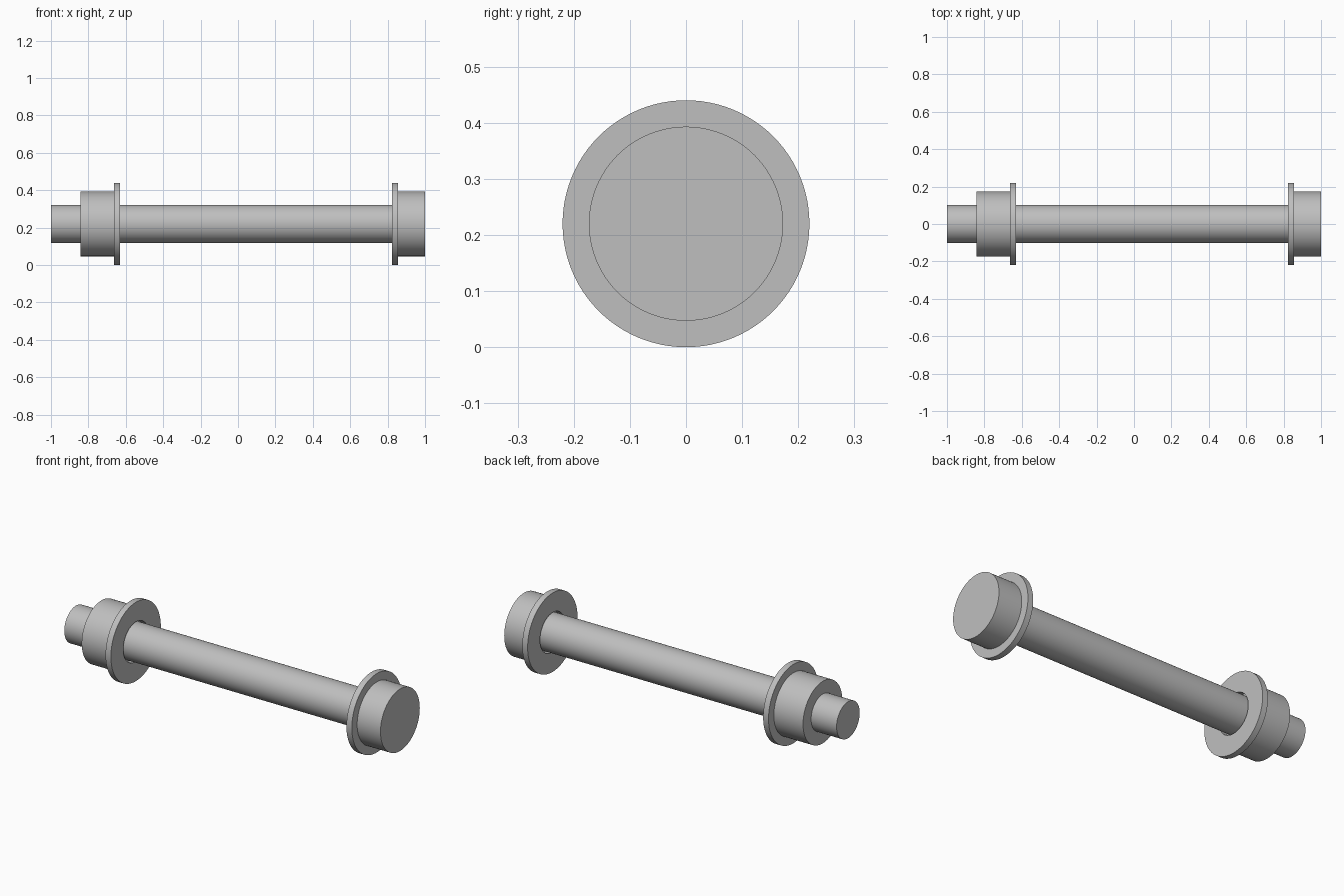
import bpy
import bmesh
import math

default = bpy.data.objects.get("Cube")
if default:
    bpy.data.objects.remove(default, do_unlink=True)

AXIS_Z = 0.22
SEGMENTS = 96

steel = bpy.data.materials.new("light grey steel")
steel.use_nodes = True
grey = (0.52, 0.52, 0.52, 1)
steel.diffuse_color = grey
steel.node_tree.nodes["Principled BSDF"].inputs["Base Color"].default_value = grey


def turned_part(name, x0, x1, radius, bore=0):
    """Round part along x: a solid cylinder, or a ring when bore is set."""
    bm = bmesh.new()
    profile = [(x0, bore), (x0, radius), (x1, radius), (x1, bore)]
    verts = [bm.verts.new((x, 0, r)) for x, r in profile]
    edges = [bm.edges.new(pair) for pair in zip(verts, verts[1:])]
    if bore:
        edges.append(bm.edges.new((verts[-1], verts[0])))
    bmesh.ops.spin(bm, geom=verts + edges, cent=(0, 0, 0), axis=(1, 0, 0),
                   angle=math.tau, steps=SEGMENTS, use_merge=False)
    bmesh.ops.remove_doubles(bm, verts=bm.verts, dist=0.0001)
    bmesh.ops.recalc_face_normals(bm, faces=bm.faces)
    mesh = bpy.data.meshes.new(name)
    bm.to_mesh(mesh)
    bm.free()
    mesh.materials.append(steel)
    obj = bpy.data.objects.new(name, mesh)
    obj.location.z = AXIS_Z
    bpy.context.collection.objects.link(obj)
    bpy.ops.object.select_all(action="DESELECT")
    obj.select_set(True)
    bpy.context.view_layer.objects.active = obj
    bpy.ops.object.shade_smooth_by_angle(angle=math.radians(30))
    return obj


# Bolt: shaft and round head
turned_part("shaft", -1, 0.856, 0.102)
turned_part("head", 0.856, 1, 0.173)

# Loose washers with a little clearance around the shaft
turned_part("head_washer", 0.823, 0.856, 0.22, 0.111)
turned_part("nut_washer", -0.663, -0.63, 0.22, 0.111)

# Round nut
turned_part("nut", -0.843, -0.663, 0.173, 0.102)
